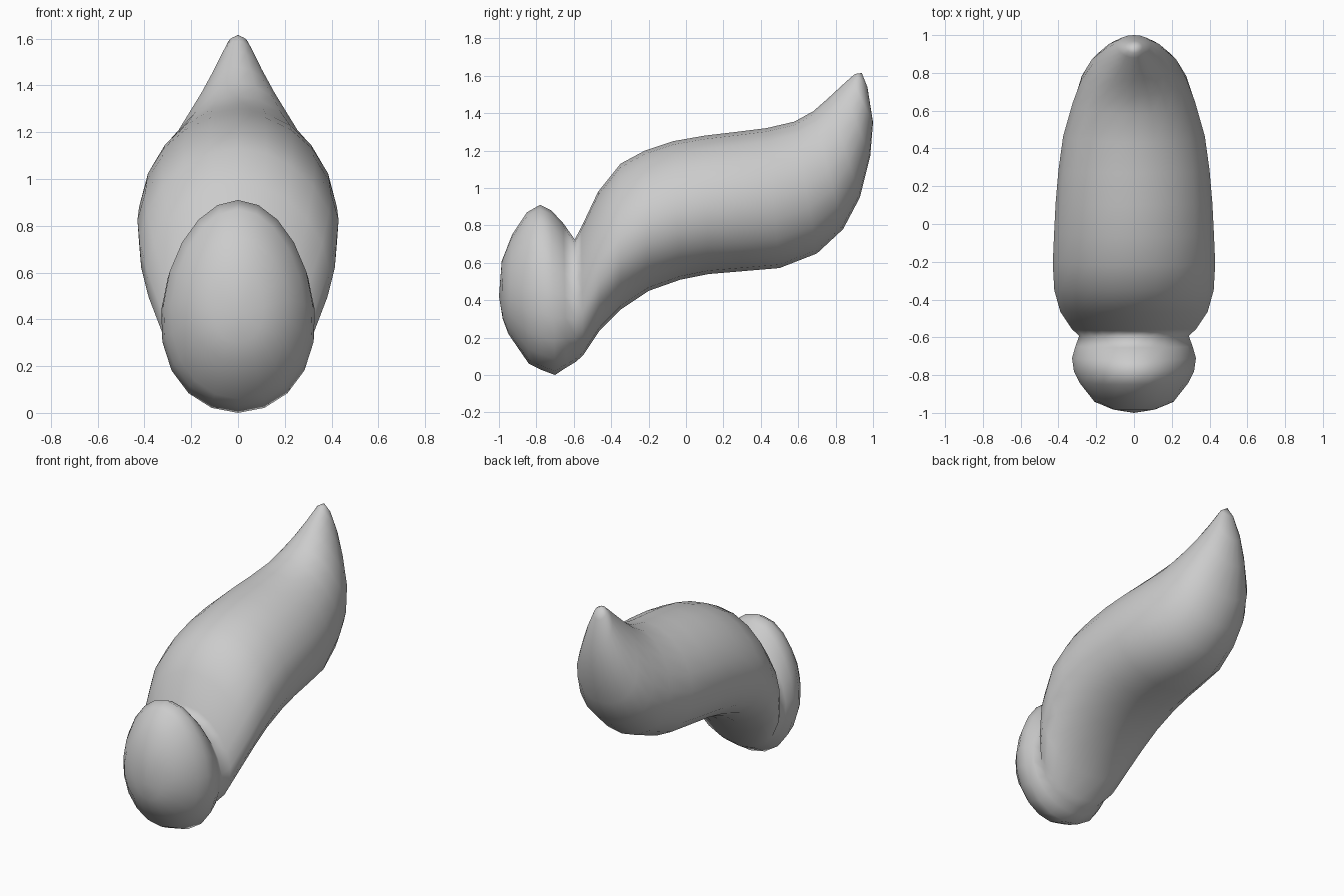
import bpy
import bmesh
from math import sin, cos, pi

if "Cube" in bpy.data.objects:
    bpy.data.objects.remove(bpy.data.objects["Cube"])


def ring(a, b, half_width, skew, n):
    """Egg-shaped section through x, spanning a to b in (y, z)."""
    pts = []
    for i in range(n):
        t = 2 * pi * i / n
        u, x = cos(t), sin(t) * half_width
        pts.append((x * (1 - skew * u),
                    (a[0] + b[0]) / 2 + u * (a[0] - b[0]) / 2,
                    (a[1] + b[1]) / 2 + u * (a[1] - b[1]) / 2))
    return pts


def loft(name, sections, start, end, n=20):
    """Skin the sections and close both ends on a point."""
    bm = bmesh.new()
    rings = [[bm.verts.new(p) for p in ring(*s, n)] for s in sections]
    for r, q in zip(rings, rings[1:]):
        for i in range(n):
            j = (i + 1) % n
            bm.faces.new((r[i], r[j], q[j], q[i]))
    for r, tip in ((rings[0], start), (rings[-1], end)):
        v = bm.verts.new((0, *tip))
        for i in range(n):
            bm.faces.new((v, r[i], r[(i + 1) % n]))
    bmesh.ops.recalc_face_normals(bm, faces=bm.faces)
    for f in bm.faces:
        f.smooth = True
    mesh = bpy.data.meshes.new(name)
    bm.to_mesh(mesh)
    bm.free()
    obj = bpy.data.objects.new(name, mesh)
    bpy.context.collection.objects.link(obj)
    return obj


# One continuous skin: upper edge, lower edge, half width, skew
sections = [
    # front bulb
    ((-.985, .61), (-.98, .30), .11, .05),
    ((-.93, .75), (-.95, .22), .21, .10),
    ((-.85, .87), (-.84, .06), .285, .12),
    ((-.78, .91), (-.78, .03), .318, .12),
    ((-.72, .88), (-.70, .00), .328, .12),
    ((-.655, .81), (-.64, .04), .31, .12),
    # notch
    ((-.595, .725), (-.59, .07), .29, .10),
    # body
    ((-.56, .79), (-.55, .105), .33, .10),
    ((-.47, .98), (-.46, .24), .39, .10),
    ((-.35, 1.13), (-.35, .35), .422, .10),
    ((-.22, 1.20), (-.20, .45), .43, .10),
    ((-.07, 1.25), (-.03, .51), .423, .10),
    ((.10, 1.28), (.12, .54), .415, .08),
    ((.27, 1.30), (.30, .555), .40, .06),
    ((.43, 1.32), (.50, .572), .375, .06),
    ((.58, 1.355), (.70, .65), .325, .06),
    # upturned tip
    ((.68, 1.41), (.84, .78), .28, .12),
    ((.76, 1.48), (.93, .95), .22, .22),
    ((.83, 1.545), (.985, 1.17), .145, .22),
    ((.88, 1.59), (1.0, 1.35), .09, .15),
    ((.905, 1.61), (.97, 1.54), .045, 0),
]
loft("curved_body_with_bulb", sections, (-1.0, .42), (.94, 1.615))
